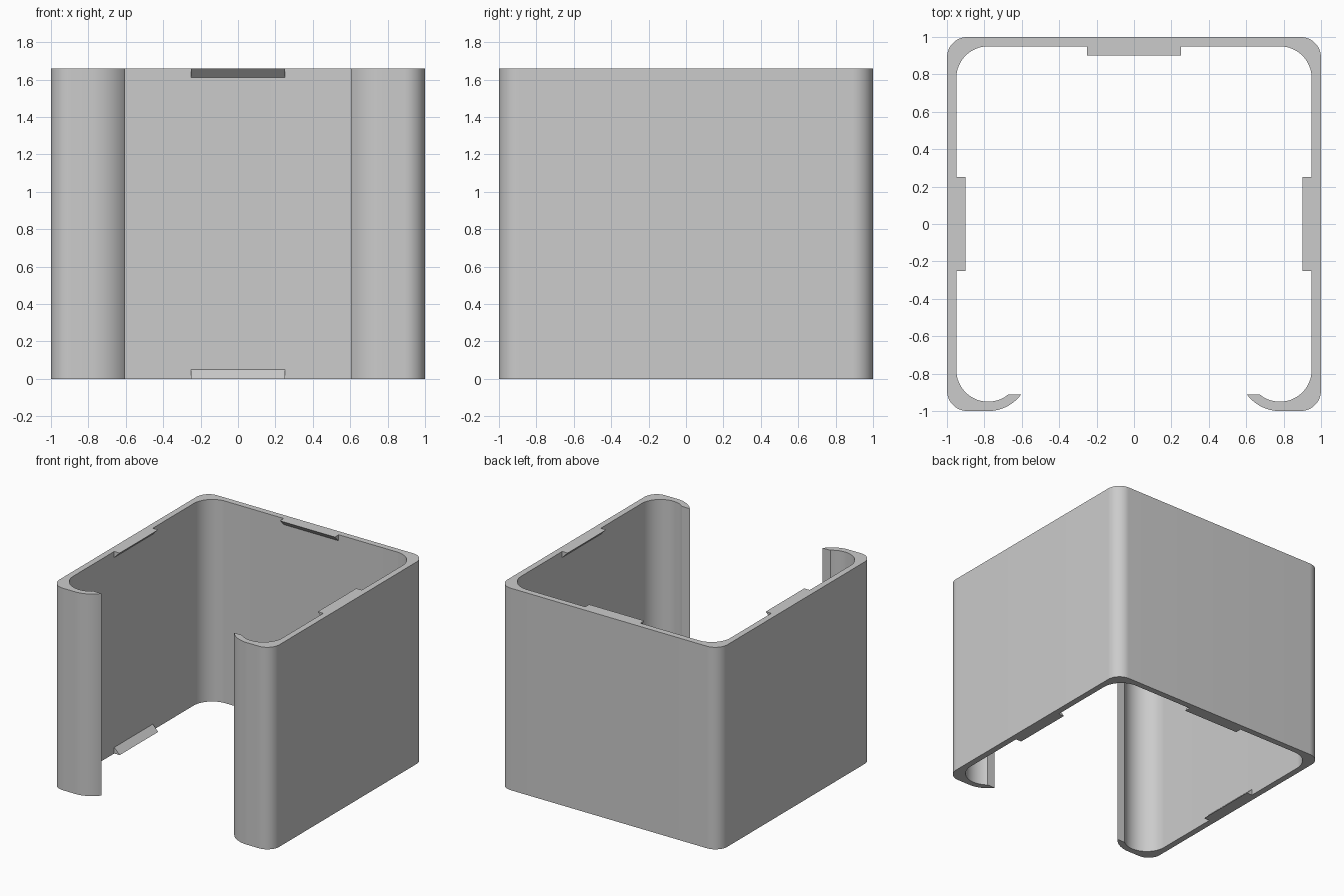
import bpy, bmesh
from math import radians, cos, sin, asin, degrees
from mathutils import Vector, Matrix

cube = bpy.data.objects.get("Cube")
if cube:
    bpy.data.objects.remove(cube, do_unlink=True)

HEIGHT = 1.66
WALL = 0.05
OUTER_R, INNER_R = 0.11, 0.17
LIP_R = INNER_R + WALL
LIP_Y = -0.912          # where the curled front lips are cut off
TAB = 0.05              # depth and height of each tab
TAB_HALF = 0.25

grey = bpy.data.materials.new("Plain grey")
grey.use_nodes = True
grey.diffuse_color = (0.6, 0.6, 0.6, 1)
grey.node_tree.nodes["Principled BSDF"].inputs["Base Color"].default_value = (0.6, 0.6, 0.6, 1)


def arc(cx, cy, r, start, end, steps=16):
    angles = [radians(start + (end - start) * i / steps) for i in range(steps + 1)]
    return [(cx + r * cos(a), cy + r * sin(a)) for a in angles]


def prism(name, points, direction, place=Matrix()):
    """Extrude a closed outline of 3D points along a direction."""
    bm = bmesh.new()
    face = bm.faces.new([bm.verts.new(p) for p in points])
    grown = bmesh.ops.extrude_face_region(bm, geom=[face])["geom"]
    moved = [g for g in grown if isinstance(g, bmesh.types.BMVert)]
    bmesh.ops.translate(bm, verts=moved, vec=Vector(direction))
    bm.transform(place)
    bmesh.ops.recalc_face_normals(bm, faces=bm.faces)
    mesh = bpy.data.meshes.new(name)
    bm.to_mesh(mesh)
    bm.free()
    mesh.materials.append(grey)
    obj = bpy.data.objects.new(name, mesh)
    bpy.context.collection.objects.link(obj)
    return obj


# Wall outline: right half of the section, from the outer back to the inner back
o = 1 - OUTER_R
i = 1 - WALL - INNER_R


def lip_angle(r):
    return -180 - degrees(asin((LIP_Y + i) / r))


half = arc(o, o, OUTER_R, 90, 0)
half += arc(o, -o, OUTER_R, 0, -90)
half += arc(i, -i, LIP_R, -90, lip_angle(LIP_R))
half += arc(i, -i, INNER_R, lip_angle(INNER_R), 0, 28)
half += arc(i, i, INNER_R, 0, 90)
outline = half + [(-x, y) for x, y in reversed(half)]
shell = prism("shell", [(x, y, 0) for x, y in outline], (0, 0, HEIGHT))

bpy.ops.object.select_all(action="DESELECT")
shell.select_set(True)
bpy.context.view_layer.objects.active = shell
bpy.ops.object.shade_smooth_by_angle(angle=radians(30))

# Wedge tabs on the inside of three walls, at the top and bottom rims
inner = 1 - WALL
for side, turn in (("back", 0), ("left", -90), ("right", 90)):
    for level, rim, step in (("top", HEIGHT, -TAB), ("bottom", 0, TAB)):
        wedge = [(-TAB_HALF, inner, rim), (-TAB_HALF, inner - TAB, rim),
                 (-TAB_HALF, inner, rim + step)]
        prism(f"{side}_{level}_tab", wedge, (2 * TAB_HALF, 0, 0),
              Matrix.Rotation(radians(turn), 4, "Z"))
